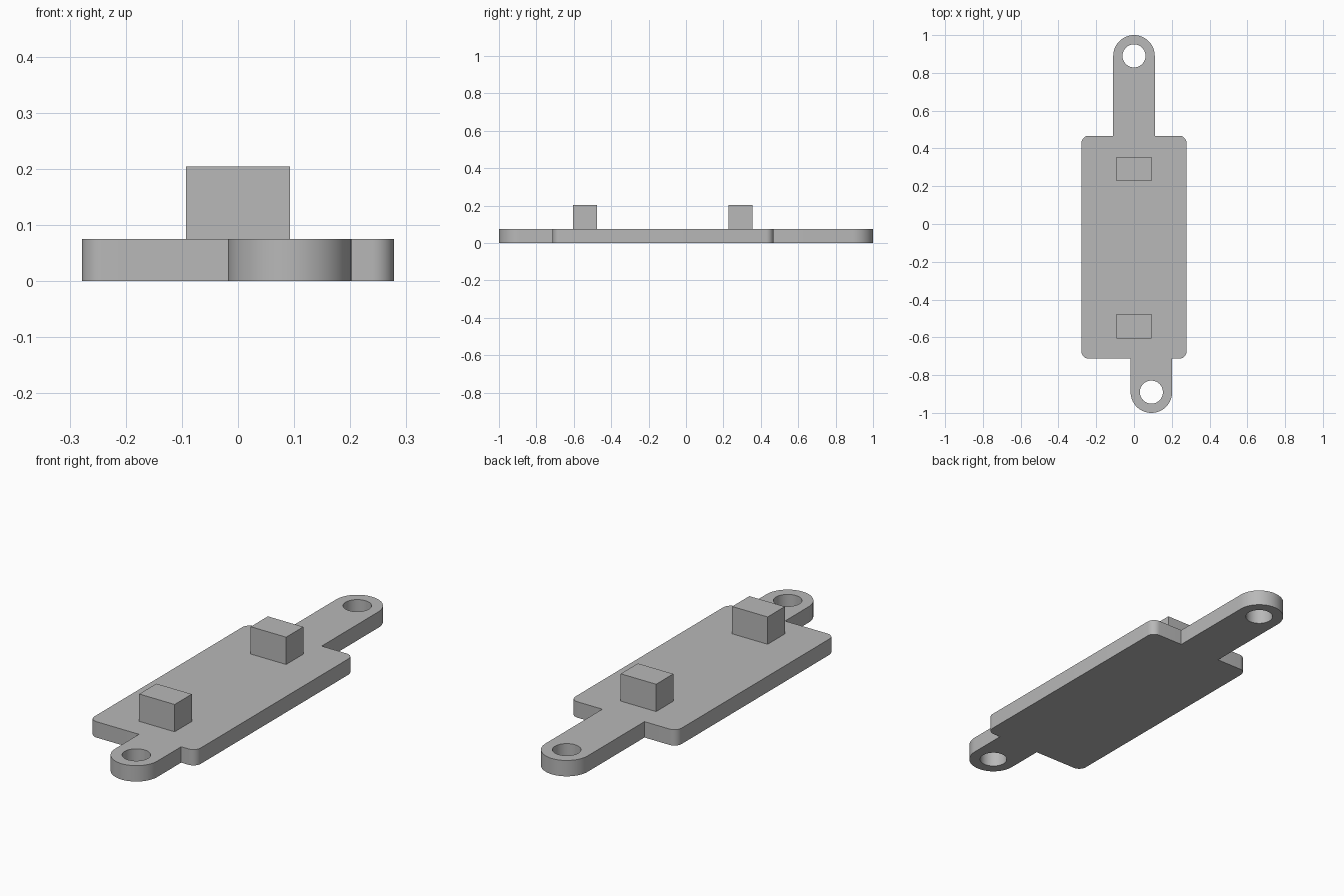
import bpy, bmesh
from math import cos, sin, radians

cube = bpy.data.objects.get("Cube")
if cube:
    bpy.data.objects.remove(cube, do_unlink=True)

grey = bpy.data.materials.new("plain grey")
grey.use_nodes = True
colour = (0.48, 0.48, 0.48, 1)
grey.diffuse_color = colour
grey.node_tree.nodes["Principled BSDF"].inputs["Base Color"].default_value = colour

THICK = 0.075
HALF_W, Y_FRONT, Y_BACK, CORNER = 0.278, -0.713, 0.467, 0.038
TAB_R, HOLE_R, TAB_Y = 0.11, 0.061, 0.89
FRONT_X, BACK_X = 0.092, 0.0


def arc(x, y, r, start, end, steps):
    angles = [radians(start + (end - start) * i / steps) for i in range(steps + 1)]
    return [(x + r * cos(a), y + r * sin(a)) for a in angles]


def tab(x, y_joint, y_end, start):
    """Straight sides from the body, closed by a half-round end."""
    side = TAB_R if start == 0 else -TAB_R
    return ([(x + side, y_joint)] + arc(x, y_end, TAB_R, start, start + 180, 32)
            + [(x - side, y_joint)])


def corner(sx, y, start):
    inset = CORNER if y < 0 else -CORNER
    return arc(sx * (HALF_W - CORNER), y + inset, CORNER, start, start + 90, 8)


def finish(name, bm):
    bmesh.ops.recalc_face_normals(bm, faces=bm.faces)
    mesh = bpy.data.meshes.new(name)
    bm.to_mesh(mesh)
    bm.free()
    mesh.materials.append(grey)
    obj = bpy.data.objects.new(name, mesh)
    bpy.context.collection.objects.link(obj)
    return obj


# Base plate: one counter-clockwise outline with two offset mounting tabs
outline = (tab(FRONT_X, Y_FRONT, -TAB_Y, 180)
           + corner(1, Y_FRONT, 270) + corner(1, Y_BACK, 0)
           + tab(BACK_X, Y_BACK, TAB_Y, 0)
           + corner(-1, Y_BACK, 90) + corner(-1, Y_FRONT, 180))
holes = [arc(x, y, HOLE_R, 0, 360, 48)[:-1]
         for x, y in ((FRONT_X, -TAB_Y), (BACK_X, TAB_Y))]

bm = bmesh.new()
for loop in [outline] + holes:
    verts = [bm.verts.new((x, y, 0)) for x, y in loop]
    for a, b in zip(verts, verts[1:] + verts[:1]):
        bm.edges.new((a, b))
bmesh.ops.triangle_fill(bm, edges=bm.edges[:], use_beauty=True, normal=(0, 0, 1))
top = bmesh.ops.extrude_face_region(bm, geom=bm.faces[:], use_keep_orig=True)
bmesh.ops.translate(bm, vec=(0, 0, THICK),
                    verts=[g for g in top["geom"] if isinstance(g, bmesh.types.BMVert)])
plate = finish("base_plate", bm)
plate.select_set(True)
bpy.context.view_layer.objects.active = plate
bpy.ops.object.shade_smooth_by_angle(angle=radians(30))

# Two upright blocks on the plate
for name, y in (("front_block", -0.541), ("back_block", 0.291)):
    bm = bmesh.new()
    bmesh.ops.create_cube(bm, size=1)
    bmesh.ops.scale(bm, vec=(0.185, 0.128, 0.129), verts=bm.verts)
    bmesh.ops.translate(bm, vec=(0, y, THICK + 0.0645), verts=bm.verts)
    finish(name, bm)
